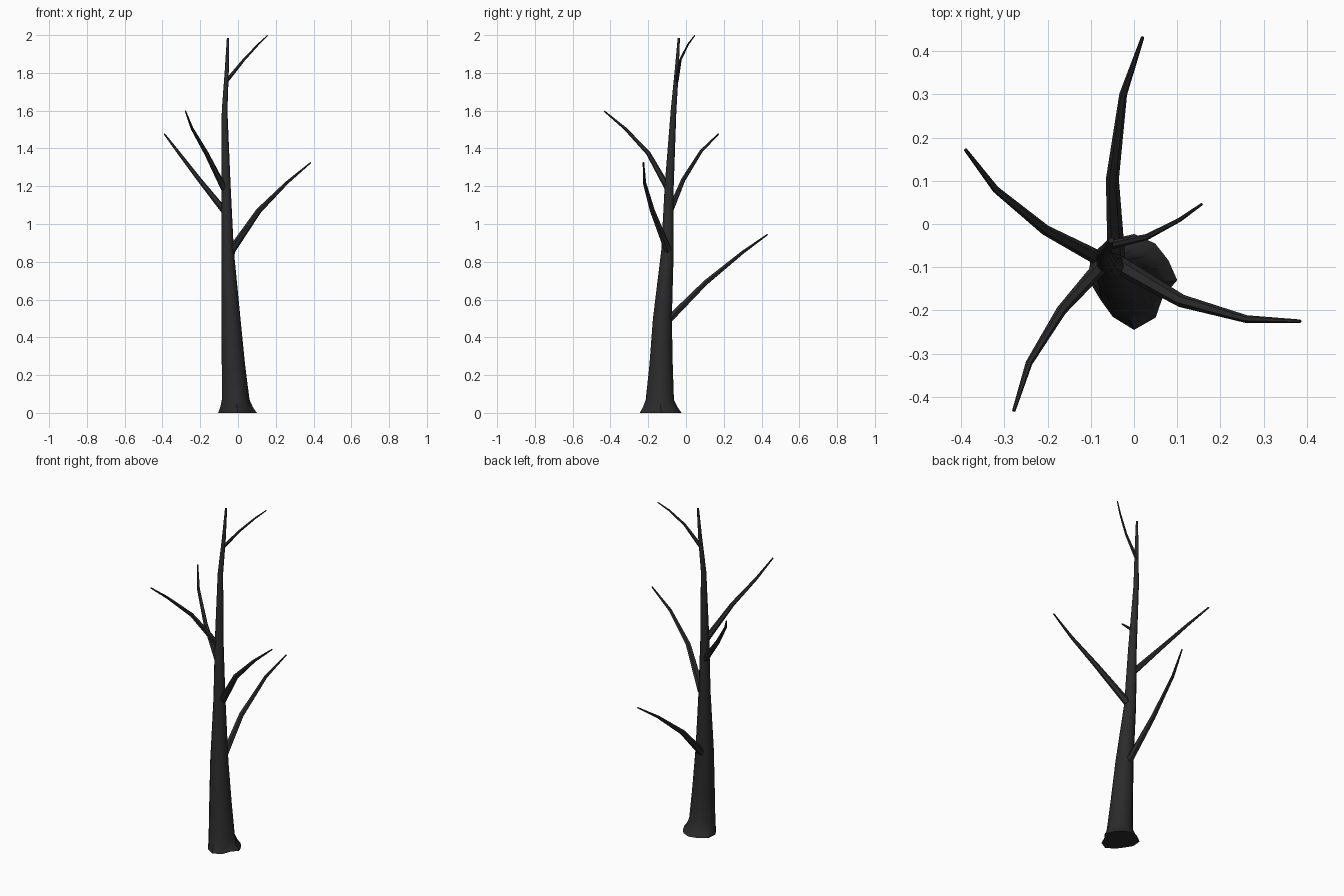
import bpy, bmesh, math
from mathutils import Vector

if "Cube" in bpy.data.objects:
    bpy.data.objects.remove(bpy.data.objects["Cube"])

bark = bpy.data.materials.new("dark bark")
bark.diffuse_color = (0.024, 0.024, 0.024, 1)
bark.use_nodes = True
bark.node_tree.nodes["Principled BSDF"].inputs["Base Color"].default_value = bark.diffuse_color


def loft(name, rings):
    """Skin a list of equal-sized point rings into a closed tube."""
    bm = bmesh.new()
    loops = [[bm.verts.new(p) for p in ring] for ring in rings]
    n = len(loops[0])
    for a, b in zip(loops, loops[1:]):
        for i in range(n):
            j = (i + 1) % n
            bm.faces.new((a[i], a[j], b[j], b[i]))
    bm.faces.new(loops[0][::-1])
    bm.faces.new(loops[-1])
    bmesh.ops.recalc_face_normals(bm, faces=bm.faces)
    mesh = bpy.data.meshes.new(name)
    bm.to_mesh(mesh)
    bm.free()
    mesh.materials.append(bark)
    obj = bpy.data.objects.new(name, mesh)
    bpy.context.collection.objects.link(obj)
    bpy.context.view_layer.objects.active = obj
    obj.select_set(True)
    bpy.ops.object.shade_smooth_by_angle(angle=math.radians(40))
    obj.select_set(False)


def branch(name, points, radii, sides=6):
    """Tapered tube along a bent path, rings square to the path."""
    pts = [Vector(p) for p in points]
    rings = []
    for i, (p, r) in enumerate(zip(pts, radii)):
        d = (pts[min(i + 1, len(pts) - 1)] - pts[max(i - 1, 0)]).normalized()
        u = d.cross(Vector((0, 0, 1))).normalized()
        v = u.cross(d)
        rings.append([p + r * (math.cos(t) * u + math.sin(t) * v)
                      for t in (2 * math.pi * k / sides for k in range(sides))])
    loft(name, rings)


# Trunk: leaning tapered column with an uneven root flare
lobes = [.10, .092, .098, .107, .108, .116, .105, .09, .098, .115, .10, .077]
# x, y, z, radius, share of root unevenness
sections = [
    (0, -.13, 0, .10, 1), (-.006, -.134, .03, .085, .6),
    (-.012, -.138, .07, .073, .15), (-.024, -.132, .25, .062, 0),
    (-.037, -.125, .50, .050, 0), (-.055, -.098, .86, .033, 0),
    (-.063, -.089, 1.20, .024, 0), (-.071, -.066, 1.60, .015, 0),
    (-.060, -.050, 1.80, .011, 0), (-.053, -.038, 1.985, .006, 0)]
rings = []
for x, y, z, r, w in sections:
    ring = []
    for k, lobe in enumerate(lobes):
        a = 2 * math.pi * k / len(lobes)
        q = r + w * (lobe - .10)
        ring.append((x + q * math.cos(a), y + q * math.sin(a), z))
    rings.append(ring)
loft("trunk", rings)

# Branches, lowest to highest
thick = (.021, .015, .009, .004)
branch("back_branch",
       [(-.04, -.095, .49), (-.05, .104, .69), (-.025, .30, .85), (.02, .432, .945)], thick)
branch("right_branch",
       [(-.035, -.095, .86), (.11, -.178, 1.07), (.26, -.22, 1.22), (.385, -.225, 1.325)], thick)
branch("left_branch",
       [(-.065, -.088, 1.06), (-.205, -.014, 1.235), (-.32, .08, 1.385), (-.39, .172, 1.477)],
       (.018, .012, .008, .004))
branch("front_branch",
       [(-.065, -.085, 1.17), (-.168, -.20, 1.375), (-.243, -.322, 1.505), (-.278, -.432, 1.597)],
       (.018, .012, .008, .004))
branch("top_branch",
       [(-.062, -.05, 1.755), (.03, -.03, 1.868), (.106, .01, 1.95), (.157, .046, 1.998)],
       (.011, .007, .005, .003))
